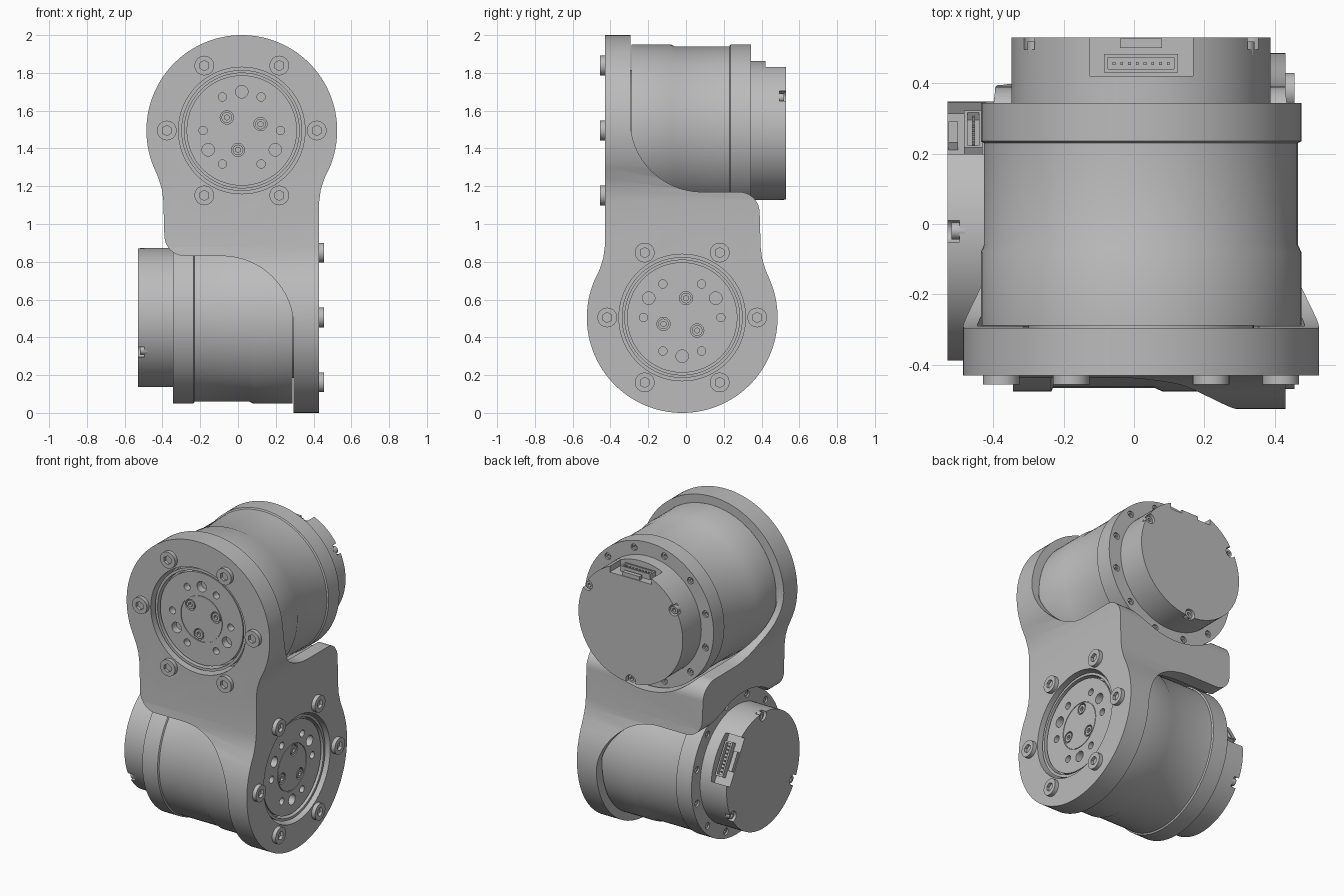
import bpy, bmesh
from math import cos, sin, pi, radians
from mathutils import Matrix, Vector

if "Cube" in bpy.data.objects:
    bpy.data.objects.remove(bpy.data.objects["Cube"])

metal = bpy.data.materials.new("grey metal")
metal.use_nodes = True
GREY = (0.5, 0.5, 0.5, 1)
metal.diffuse_color = GREY
metal.node_tree.nodes["Principled BSDF"].inputs["Base Color"].default_value = GREY

# Placement of the upper joint; the lower one is a half turn about a diagonal axis
UPPER = Matrix.Translation((0.02, 0, 1.495))
FLIP = Matrix(((0, -1, 0, 0), (-1, 0, 0, 0), (0, 0, -1, 2), (0, 0, 0, 1)))


def polar(r, degrees):
    a = radians(degrees)
    return r * cos(a), r * sin(a)


def arc(cx, cz, r, a0, a1, n):
    steps = [a0 + (a1 - a0) * i / n for i in range(n + 1)]
    return [(cx + polar(r, a)[0], cz + polar(r, a)[1]) for a in steps]


def cyl(bm, r, y0, y1, pos=(0, 0), seg=32):
    m = Matrix.Translation((pos[0], (y0 + y1) / 2, pos[1])) @ Matrix.Rotation(pi / 2, 4, 'X')
    bmesh.ops.create_cone(bm, cap_ends=True, segments=seg, radius1=r, radius2=r,
                          depth=y1 - y0, matrix=m)


def box(bm, lo, hi):
    lo, hi = Vector(lo), Vector(hi)
    m = Matrix.Translation((lo + hi) / 2) @ Matrix.Diagonal((*(hi - lo), 1))
    bmesh.ops.create_cube(bm, size=1, matrix=m)


def lathe(bm, profile, seg=96):
    verts = [bm.verts.new((r, y, 0)) for r, y in profile]
    edges = [bm.edges.new(p) for p in zip(verts, verts[1:])]
    bmesh.ops.spin(bm, geom=verts + edges, cent=(0, 0, 0), axis=(0, 1, 0),
                   angle=2 * pi, steps=seg, use_duplicate=False)
    bmesh.ops.remove_doubles(bm, verts=bm.verts, dist=1e-5)


def make(name, bm, matrix=Matrix()):
    bmesh.ops.recalc_face_normals(bm, faces=bm.faces)
    mesh = bpy.data.meshes.new(name)
    bm.to_mesh(mesh)
    bm.free()
    mesh.materials.append(metal)
    ob = bpy.data.objects.new(name, mesh)
    bpy.context.collection.objects.link(ob)
    ob.matrix_world = matrix
    return ob


def select(ob):
    bpy.ops.object.select_all(action='DESELECT')
    ob.select_set(True)
    bpy.context.view_layer.objects.active = ob


def boolean(ob, cutter, operation='DIFFERENCE'):
    bpy.context.view_layer.update()
    select(ob)
    mod = ob.modifiers.new("cut", 'BOOLEAN')
    mod.operation, mod.object, mod.solver = operation, cutter, 'EXACT'
    bpy.ops.object.modifier_apply(modifier=mod.name)
    bpy.data.objects.remove(cutter)


def smooth(ob):
    select(ob)
    bpy.ops.object.shade_smooth_by_angle(angle=radians(25))


# Bracket: the same outline extruded along two crossing axes and intersected
def outline_block(name, matrix):
    pts = arc(0.02, 1.495, 0.505, 203, -23, 72)
    pts += [(0.457, 1.24), (0.438, 1.18), (0.43, 1.12), (0.43, -0.1), (0.295, -0.1)]
    pts += arc(-0.085, 0.45, 0.38, 0, 90, 24)
    pts += arc(-0.28, 0.94, 0.11, 270, 180, 12)
    pts += [(-0.395, 1.12), (-0.402, 1.18), (-0.42, 1.24)]
    bm = bmesh.new()
    face = bm.faces.new([bm.verts.new((x, -0.7, z)) for x, z in pts])
    ext = bmesh.ops.extrude_face_region(bm, geom=[face])
    bmesh.ops.translate(bm, vec=(0, 1.4, 0),
                        verts=[v for v in ext["geom"] if isinstance(v, bmesh.types.BMVert)])
    return make(name, bm, matrix)


bracket = outline_block("bracket", Matrix())
boolean(bracket, outline_block("cross_block", FLIP), 'INTERSECT')
for m in (UPPER, FLIP @ UPPER):
    bm = bmesh.new()
    lathe(bm, [(0, -0.6), (0.335, -0.6), (0.335, -0.29), (0.465, -0.29), (0.465, 0.7), (0, 0.7)])
    boolean(bracket, make("bore_cutter", bm, m))
smooth(bracket)

# Motor housing with output face, rear flange and end cap
bm = bmesh.new()
lathe(bm, [(0, -0.395), (0.143, -0.395), (0.143, -0.39), (0.147, -0.39), (0.147, -0.395),
           (0.292, -0.395), (0.292, -0.35), (0.304, -0.35), (0.304, -0.405), (0.32, -0.405),
           (0.32, -0.288), (0.455, -0.288), (0.455, -0.08), (0.446, -0.06), (0.446, 0.23),
           (0.455, 0.235), (0.455, 0.343), (0.368, 0.343), (0.368, 0.53), (0, 0.53)])
motor = make("motor_housing", bm)
bm = bmesh.new()
for a in range(0, 360, 60):
    cyl(bm, 0.022, -0.5, -0.35, polar(0.205, a))
for a in (90, 210, 330):
    cyl(bm, 0.033, -0.5, -0.35, polar(0.205, a))
for a in (19, 139, 259):
    cyl(bm, 0.035, -0.5, -0.37, polar(0.105, a))
for a in range(15, 375, 30):
    cyl(bm, 0.021, 0.31, 0.36, polar(0.412, a), 16)
for a in (30, 150, 270):
    cyl(bm, 0.034, 0.495, 0.6, polar(0.352, a))
box(bm, (-0.147, 0.42, 0.3), (0.147, 0.6, 0.5))
boolean(motor, make("motor_cutter", bm))

# Connector in the end cap pocket
bm = bmesh.new()
box(bm, (-0.105, 0.43, 0.29), (0.105, 0.483, 0.335))
connector = make("connector", bm)
bm = bmesh.new()
box(bm, (-0.094, 0.44, 0.31), (0.094, 0.473, 0.4))
boolean(connector, make("connector_cutter", bm))
bm = bmesh.new()
for i in range(8):
    x = -0.077 + i * 0.022
    box(bm, (x - 0.004, 0.452, 0.3), (x + 0.004, 0.46, 0.33))
pins = make("connector_pins", bm)
bm = bmesh.new()
box(bm, (-0.06, 0.5, 0.29), (0.06, 0.526, 0.325))
latch = make("connector_latch", bm)


# Socket head screws: (radius on the joint, angle, head radius, y start, y end, socket side)
def screws(name, ring, head, y0, y1, front, angles):
    bm, cut = bmesh.new(), bmesh.new()
    for a in angles:
        pos = polar(ring, a)
        cyl(bm, head, y0, y1, pos)
        mid = y0 + 0.018 if front else y1 - 0.018
        cyl(cut, head * 0.52, *((y0 - 0.1, mid) if front else (mid, y1 + 0.1)), pos, 6)
    ob = make(name, bm)
    boolean(ob, make("socket_cutter", cut))
    return ob


plate_screws = screws("plate_screws", 0.397, 0.052, -0.455, -0.42, True, range(0, 360, 60))
output_screws = screws("output_screws", 0.105, 0.028, -0.394, -0.36, True, (19, 139, 259))
cap_screws = screws("cap_screws", 0.345, 0.024, 0.48, 0.518, False, (30, 150, 270))
flange_screws = screws("flange_screws", 0.412, 0.018, 0.305, 0.335, False, range(15, 375, 30))

# Place the upper joint and repeat it below, with the motor turned a third of a turn
TURN = Matrix.Rotation(radians(-120), 4, 'Y')
for part in (motor, connector, pins, latch, plate_screws, output_screws, cap_screws,
             flange_screws):
    smooth(part)
    lower = part.copy()
    bpy.context.collection.objects.link(lower)
    lower.name = "lower_" + part.name
    part.name = "upper_" + part.name
    part.matrix_world = UPPER
    lower.matrix_world = FLIP @ UPPER @ TURN
